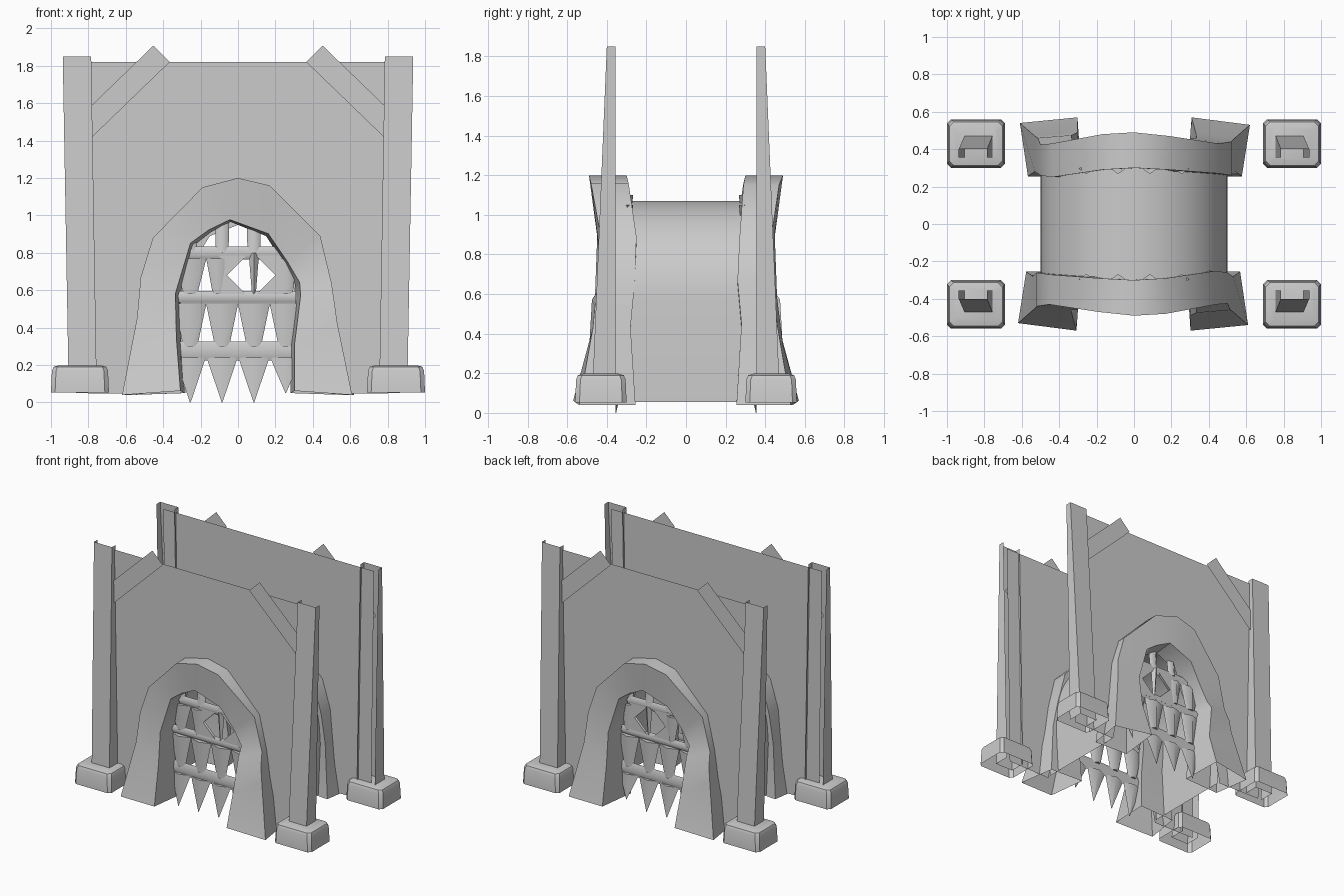
import bpy, bmesh, math
from mathutils import Vector

old = bpy.data.objects.get("Cube")
if old:
    bpy.data.objects.remove(old, do_unlink=True)

stone = bpy.data.materials.new("pale grey stone")
stone.use_nodes = True
stone.diffuse_color = (0.6, 0.6, 0.6, 1)
stone.node_tree.nodes["Principled BSDF"].inputs["Base Color"].default_value = (0.6, 0.6, 0.6, 1)


def finish(name, bm, smooth=None):
    bm.normal_update()
    bmesh.ops.recalc_face_normals(bm, faces=bm.faces)
    me = bpy.data.meshes.new(name)
    bm.to_mesh(me)
    bm.free()
    me.materials.append(stone)
    ob = bpy.data.objects.new(name, me)
    bpy.context.scene.collection.objects.link(ob)
    if smooth:
        bpy.ops.object.select_all(action='DESELECT')
        ob.select_set(True)
        bpy.context.view_layer.objects.active = ob
        bpy.ops.object.shade_smooth_by_angle(angle=math.radians(smooth))
    return ob


def loft(bm, rings, closed=True, cap_start=False, cap_end=False):
    """Skin a row of equal-length point rings."""
    rows = [[bm.verts.new(p) for p in r] for r in rings]
    n = len(rows[0])
    for a, b in zip(rows, rows[1:]):
        for i in range(n if closed else n - 1):
            j = (i + 1) % n
            bm.faces.new((a[i], a[j], b[j], b[i]))
    if cap_start:
        bm.faces.new(rows[0])
    if cap_end:
        bm.faces.new(rows[-1])


def rect(x0, x1, y0, y1, z):
    return [(x0, y0, z), (x1, y0, z), (x1, y1, z), (x0, y1, z)]


# Arch stations: outer x, z, front y; inner x, z, front y; back y
ARCH = [
    (-.62, .04, -.53, -.285, .05, -.57, -.255),
    (-.54, .45, -.46, -.305, .33, -.49, -.28),
    (-.52, .67, -.44, -.31, .57, -.46, -.26),
    (-.455, .88, -.43, -.235, .84, -.45, -.27),
    (-.19, 1.15, -.47, -.145, .91, -.45, -.29),
    (0, 1.2, -.49, -.04, .965, -.46, -.3),
    (.17, 1.16, -.48, .15, .89, -.45, -.29),
    (.44, .89, -.43, .245, .74, -.43, -.25),
    (.5, .64, -.425, .305, .63, -.43, -.26),
    (.515, .54, -.46, .31, .56, -.475, -.27),
    (.53, .43, -.47, .28, .3, -.49, -.28),
    (.61, .04, -.54, .28, .05, -.57, -.255),
]


def turn(p, s):
    """Half turn about the vertical axis for the rear copy."""
    return (p[0] * s, p[1] * s, p[2])


for side, s in (("front", 1), ("rear", -1)):
    # Chunky rough-hewn arch, flaring towards the outside
    bm = bmesh.new()
    rings = []
    for ox, oz, oy, ix, iz, iy, by in ARCH:
        heel = .93 if oz < .1 else 1
        ring = [(ox, oy, oz), (ix * 1.08, iy, iz + .012), (ix, by, iz), (ox * heel, by, oz)]
        rings.append([turn(p, s) for p in ring])
    loft(bm, rings)
    finish(side + "_arch", bm, 45)

    # Flat wall sheet running into the posts, its opening hidden behind the arch
    bm = bmesh.new()
    columns = [(-.865, .05, -.89)]
    columns += [(a[0] * .82, (a[1] + a[4]) / 2, a[0] * .82) for a in ARCH]
    columns += [(.865, .05, .89)]
    loft(bm, [[turn((x, -.37, z), s), turn((top, -.37, 1.82), s)] for x, z, top in columns],
         closed=False)
    bm.normal_update()
    inner = [e for e in bm.edges if len(e.link_faces) == 2]
    bmesh.ops.dissolve_edges(bm, edges=inner, use_verts=False)
    finish(side + "_wall", bm)

    # Corner pieces, mirrored left and right
    for hand, h in (("left", 1), ("right", -1)):
        label = side + "_" + hand

        # Diagonal brace standing just proud of the wall, ending inside the post
        bm = bmesh.new()
        brace = [(.81, 1.39), (.9, 1.475), (.453, 1.907), (.365, 1.82)]
        bm.faces.new([bm.verts.new((x * h, -.385 * s, z)) for x, z in brace])
        finish(label + "_brace", bm)

        # Post: open channel facing inwards
        bm = bmesh.new()
        rows = []
        for xin, xout, y, z in ((.755, .905, -.475, .06), (.785, .937, -.4, 1.85)):
            section = [(xin, -.355), (xin, y), (xout, y), (xout, -.355)]
            rows.append([(px * h, py * s, z) for px, py in section])
        loft(bm, rows, closed=False)
        finish(label + "_post", bm)

        # Foot block, open underneath
        bm = bmesh.new()
        rows = []
        for inset, z in ((0, .052), (.005, .168), (.014, .19), (.04, .198)):
            ring = rect(.69 + inset, 1 - inset, -.56 + inset, -.3 - inset, z)
            cut = .022
            chamfered = []
            for i, p in enumerate(ring):
                p = Vector(p)
                for q in (ring[i - 1], ring[(i + 1) % 4]):
                    d = (Vector(q) - p).normalized() * cut
                    chamfered.append(((p.x + d.x) * h, (p.y + d.y) * s, z))
            rows.append(chamfered)
        loft(bm, rows, cap_end=True)
        finish(label + "_foot", bm, 30)

    # Portcullis made of downward spikes and cross bars
    bm = bmesh.new()

    def spike(x, z0, z1, w0, w1, y0=-.325, y1=-.325):
        rows = []
        for z, w, y in ((z0, w0, y0), (z1, w1, y1)):
            d = min(w, .028)
            rows.append([(x - w, y * s, z), (x, (y - d) * s, z), (x + w, y * s, z), (x, (y + d) * s, z)])
        loft(bm, rows, cap_start=True, cap_end=True)

    for x in (-.255, -.085, .085, .255):
        outer = abs(x) > .2
        spike(x, .05 if x > .2 else 0, .24, .002, .083, -.355)
        spike(x, .3, .53, .038, .086)
        if x == .085:
            spike(x, .55, .8, .008, .028)
        elif x == -.085:
            spike(x - .025, .58, .77, .025, .06)
        else:
            spike(x, .58, .77, .038, .086 if x < 0 else .06)
        spike(x, .8, 1.05 if outer else 1.1, .035, .038, -.325, -.295)
    for z, half in ((.275, .05), (.565, .032), (.8, .035)):
        rows = []
        for x in (-.335, .31):
            rows.append([(x, -.325 * s, z - half), (x, -.343 * s, z), (x, -.325 * s, z + half), (x, -.307 * s, z)])
        loft(bm, rows, cap_start=True, cap_end=True)
    # Corner webs leaving a diamond opening
    for dx in (-1, 1):
        for dz in (-1, 1):
            cx, top = .07, .68 + dz * .13
            web = [(cx + dx * .13, .68), (cx + dx * .17, .68), (cx + dx * .17, top), (cx, top)]
            loft(bm, [[(x, y * s, z) for x, z in web] for y in (-.315, -.335)],
                 cap_start=True, cap_end=True)
    finish(side + "_portcullis", bm, 75)

# Barrel-vaulted passage between the walls
bm = bmesh.new()
profile = [(-.5, .055)]
steps = 20
for i in range(steps + 1):
    a = math.pi * (1 - i / steps)
    profile.append((.5 * math.cos(a), .57 + .5 * math.sin(a)))
profile.append((.5, .055))
loft(bm, [[(x, y, z) for x, z in profile] for y in (-.35, .35)], closed=False)
finish("vaulted_passage", bm, 40)
